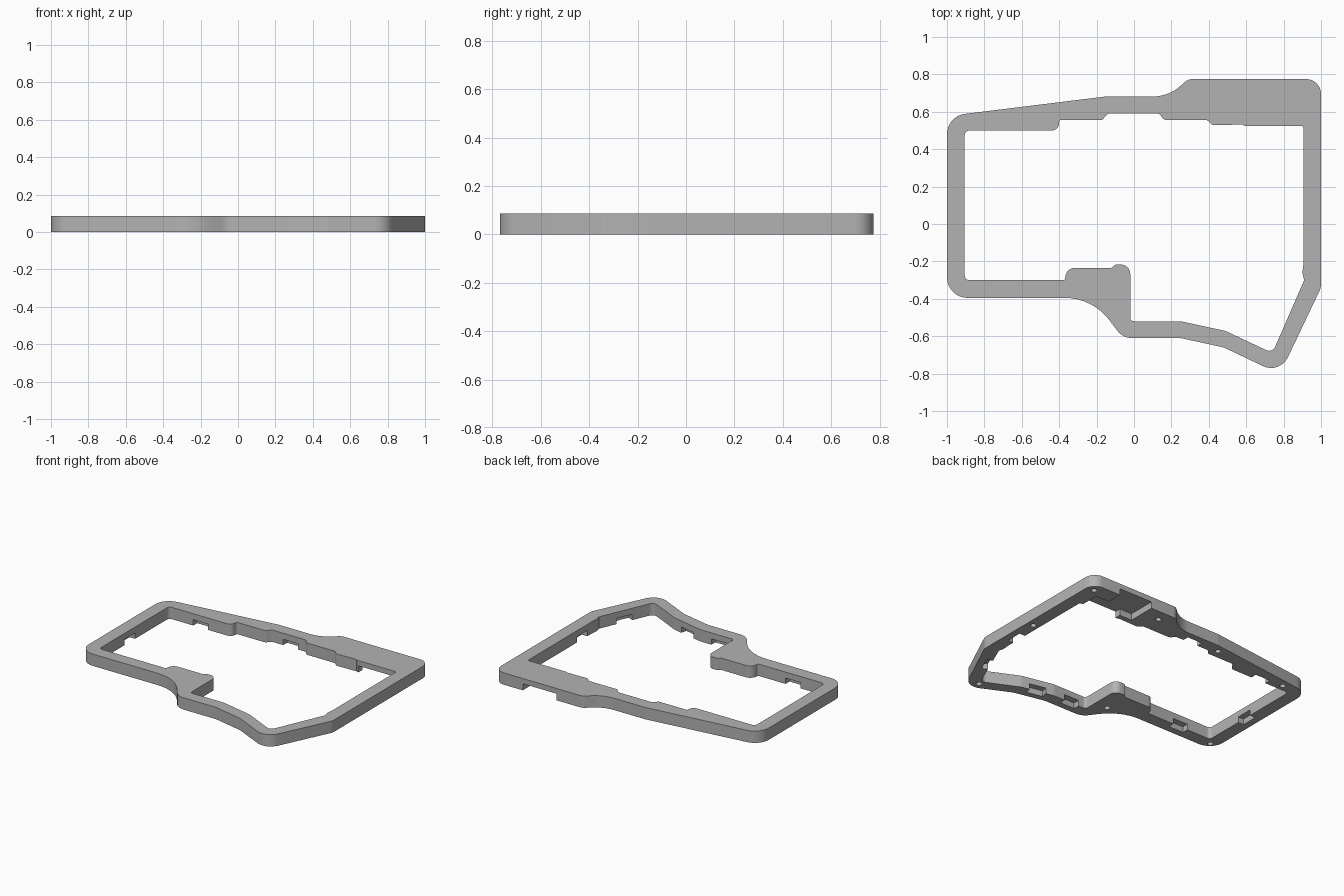
import bpy, bmesh, math
from mathutils import Vector, Matrix

cube = bpy.data.objects.get("Cube")
if cube:
    bpy.data.objects.remove(cube, do_unlink=True)

HEIGHT = 0.086
STEPS = 8

grey = bpy.data.materials.new("grey plastic")
grey.use_nodes = True
colour = (0.45, 0.45, 0.45, 1)
grey.diffuse_color = colour
grey.node_tree.nodes["Principled BSDF"].inputs["Base Color"].default_value = colour


def rounded(corners):
    """Round every (x, y, radius) corner of a closed outline."""
    points = []
    for i, (x, y, radius) in enumerate(corners):
        here = Vector((x, y))
        back = Vector(corners[i - 1][:2]) - here
        ahead = Vector(corners[(i + 1) % len(corners)][:2]) - here
        room = min(back.length, ahead.length)
        back.normalize()
        ahead.normalize()
        half = back.angle(ahead) / 2
        reach = min(radius / math.tan(half), room * 0.8)
        radius = reach * math.tan(half)
        if radius < 0.002:
            points.append(here)
            continue
        centre = here + (back + ahead).normalized() * radius / math.sin(half)
        start = here + back * reach - centre
        end = here + ahead * reach - centre
        sweep = math.atan2(start.x * end.y - start.y * end.x, start.dot(end))
        for k in range(STEPS + 1):
            points.append(centre + Matrix.Rotation(sweep * k / STEPS, 2) @ start)
    return points


def prism(name, points, low, high):
    bm = bmesh.new()
    face = bm.faces.new([bm.verts.new((p[0], p[1], low)) for p in points])
    moved = bmesh.ops.extrude_face_region(bm, geom=[face])["geom"]
    bmesh.ops.translate(bm, vec=(0, 0, high - low),
                        verts=[v for v in moved if isinstance(v, bmesh.types.BMVert)])
    bmesh.ops.recalc_face_normals(bm, faces=bm.faces)
    mesh = bpy.data.meshes.new(name)
    bm.to_mesh(mesh)
    bm.free()
    mesh.materials.append(grey)
    obj = bpy.data.objects.new(name, mesh)
    bpy.context.collection.objects.link(obj)
    return obj


def box(x, y, width, depth, angle=0):
    turn = Matrix.Rotation(math.radians(angle), 2)
    return [Vector((x, y)) + turn @ Vector((sx * width / 2, sy * depth / 2))
            for sx, sy in ((-1, -1), (1, -1), (1, 1), (-1, 1))]


def carve(target, points, low, high):
    cutter = prism("cutter", points, low, high)
    cutter.hide_render = True
    bpy.context.view_layer.objects.active = target
    mod = target.modifiers.new("cut", 'BOOLEAN')
    mod.operation = 'DIFFERENCE'
    mod.solver = 'EXACT'
    mod.object = cutter
    bpy.ops.object.modifier_apply(modifier=mod.name)
    bpy.data.objects.remove(cutter, do_unlink=True)


# Outer wall outline
outer = [(-1, -.395, .11), (-.22, -.395, .3), (-.06, -.61, .1), (.25, -.61, .1),
         (.48, -.66, .1), (.78, -.803, .1), (1, -.34, .08), (1, .775, .08),
         (.29, .775, .06), (.185, .682, .22), (-.15, .682, .1), (-1, .577, .11)]

# Opening outline, with its steps along the front and back
inner = [(-.905, -.3, .025), (-.37, -.3, .01), (-.36, -.235, .05), (-.12, -.235, .01),
         (-.1, -.217, .02), (-.02, -.217, .05), (-.02, -.52, .02), (.25, -.52, .1),
         (.49, -.572, .1), (.74, -.69, .035), (.91, -.3, 0), (.9, -.26, 0),
         (.905, -.22, 0), (.905, .525, .01), (.59, .525, 0), (.58, .532, 0),
         (.42, .528, .02), (.39, .556, .01), (.16, .556, .03), (.135, .59, .02),
         (-.14, .59, .02), (-.17, .556, .02), (-.4, .556, .01), (-.4, .5, .04),
         (-.905, .5, .025)]

frame = prism("case_frame", rounded(outer), 0, HEIGHT)
carve(frame, rounded(inner), -.1, .2)

# Clip notches under the inner edge: x, y, direction of the wall
notches = [(-.65, .5, 0), (.01, .59, 0), (-.65, -.3, 0), (.1, -.52, 0),
           (.37, -.545, -12), (-.905, .05, 90), (.905, -.1, 90), (.83, -.48, 66)]
for x, y, angle in notches:
    carve(frame, box(x, y, .12, .09, angle), -.05, .042)

# Connector recess under the wide back corner, open at the back and the inside
recess = [(.5, .57), (.6, .57), (.6, .45), (.88, .45), (.88, .66), (.77, .66),
          (.77, .9), (.5, .9)]
carve(frame, recess, -.05, .048)

# Screw holes in the underside
holes = [(.94, .71), (.95, .1), (.73, -.72), (-.12, -.42), (-.945, -.345),
         (-.82, .545), (-.2, .62), (.37, .69)]
for x, y in holes:
    ring = [(x + .02 * math.cos(a), y + .02 * math.sin(a))
            for a in (math.tau * k / 16 for k in range(16))]
    carve(frame, ring, -.05, .05)

bpy.ops.object.select_all(action='DESELECT')
frame.select_set(True)
bpy.context.view_layer.objects.active = frame
bpy.ops.object.shade_smooth_by_angle(angle=math.radians(30))
